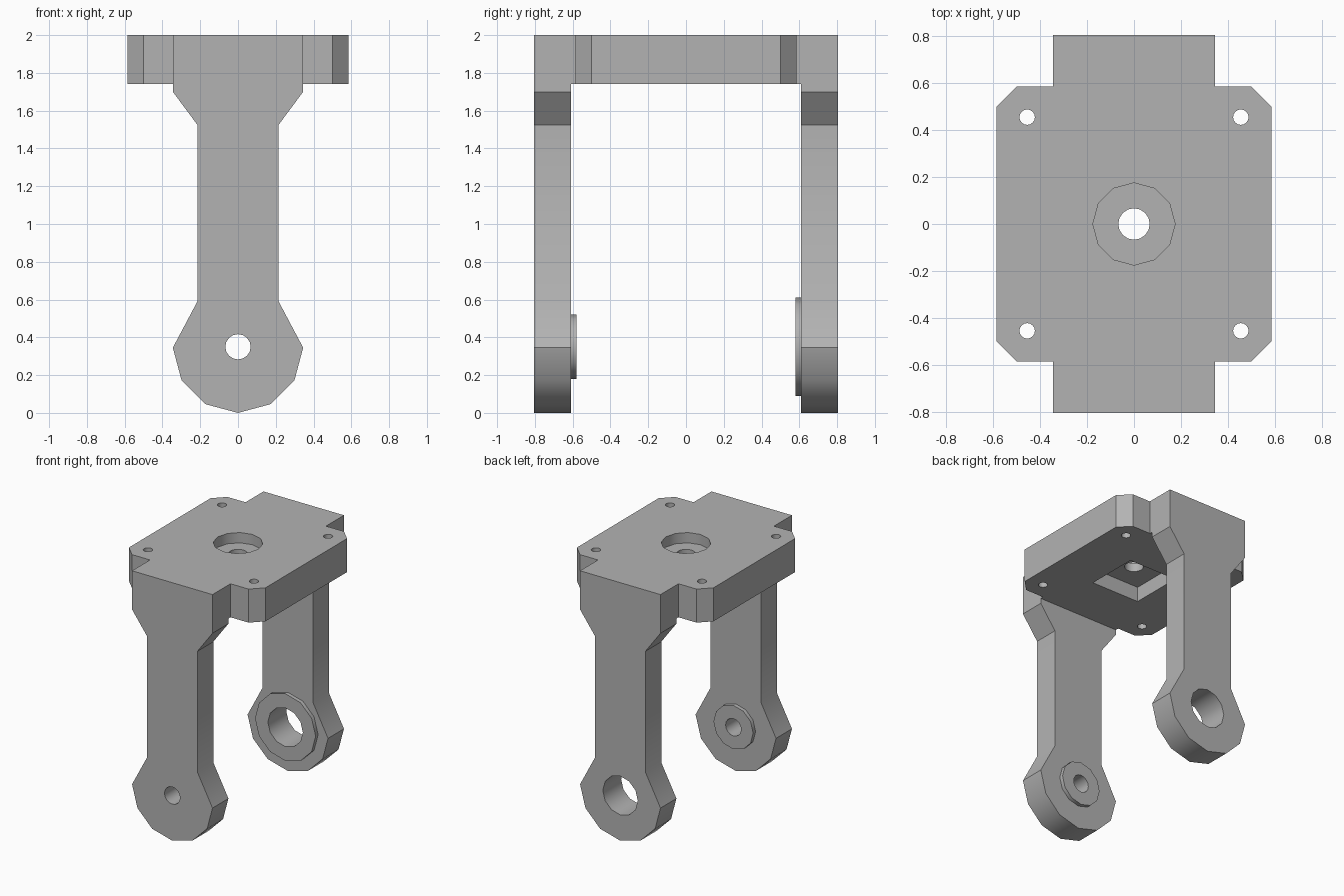
import bpy, bmesh
from math import radians, sin, cos, pi
from mathutils import Matrix

if "Cube" in bpy.data.objects:
    bpy.data.objects.remove(bpy.data.objects["Cube"])

TOP, UNDER = 2.0, 1.74       # plate heights
OUT, INNER = 0.805, 0.61     # leg faces along y
HALF, TAB = 0.585, 0.345     # plate half width, tab half width
PIVOT = 0.345                # height of the pivot axis

grey = bpy.data.materials.new("Plain grey")
grey.use_nodes = True
colour = (0.45, 0.45, 0.45, 1)
grey.diffuse_color = colour
grey.node_tree.nodes["Principled BSDF"].inputs["Base Color"].default_value = colour


def prism(name, outline, low, high, axis="z"):
    """Extrude a closed outline along z, or an x-z outline along y."""
    bm = bmesh.new()
    if axis == "z":
        verts = [bm.verts.new((a, b, low)) for a, b in outline]
        step = (0, 0, high - low)
    else:
        verts = [bm.verts.new((a, low, b)) for a, b in outline]
        step = (0, high - low, 0)
    base = bm.faces.new(verts)
    new = bmesh.ops.extrude_face_region(bm, geom=[base], use_keep_orig=True)["geom"]
    moved = [v for v in new if isinstance(v, bmesh.types.BMVert)]
    bmesh.ops.translate(bm, verts=moved, vec=step)
    bmesh.ops.recalc_face_normals(bm, faces=bm.faces)
    mesh = bpy.data.meshes.new(name)
    bm.to_mesh(mesh)
    bm.free()
    mesh.materials.append(grey)
    obj = bpy.data.objects.new(name, mesh)
    bpy.context.collection.objects.link(obj)
    return obj


def ring(radius, sides, cx=0, cy=0):
    return [(cx + radius * cos(2 * pi * i / sides),
             cy + radius * sin(2 * pi * i / sides)) for i in range(sides)]


def combine(target, tool, operation):
    """Apply a boolean and remove the tool."""
    bpy.context.view_layer.objects.active = target
    mod = target.modifiers.new(operation, "BOOLEAN")
    mod.operation, mod.solver, mod.object = operation, "EXACT", tool
    bpy.ops.object.modifier_apply(modifier=mod.name)
    bpy.data.objects.remove(tool)


# Top plate: chamfered square with a tab over each leg
cut = HALF - 0.085
quarter = [(HALF, 0), (HALF, cut), (cut, HALF), (TAB, HALF), (TAB, OUT)]
half = quarter + [(-x, y) for x, y in reversed(quarter)]
outline = half + [(-x, -y) for x, y in half[1:-1]]
yoke = prism("yoke_bracket", outline, UNDER, TOP)

# Leg profile: tapered shoulder, shaft, and rounded lower eye
eye = [(PIVOT * cos(-i * pi / 6), PIVOT + PIVOT * sin(-i * pi / 6)) for i in range(7)]
right = [(TAB, UNDER), (TAB, 1.7), (0.215, 1.525), (0.215, 0.59)]
profile = right + eye + [(-x, z) for x, z in reversed(right)]

# Front and back legs, each with a boss on its inner face and a bore
for name, side, boss_r, bore_r, sides in (("front", -1, 0.17, 0.067, 16),
                                          ("back", 1, 0.26, 0.15, 12)):
    leg = prism(name + "_leg", profile, side * INNER, side * OUT, "y")
    boss = prism(name + "_boss", ring(boss_r, 12, 0, PIVOT + 0.005),
                 side * (INNER - 0.03), side * (INNER + 0.05), "y")
    combine(leg, boss, "UNION")
    bore = prism(name + "_bore", ring(bore_r, sides, 0, PIVOT + 0.005),
                 side * 0.5, side * 0.9, "y")
    combine(leg, bore, "DIFFERENCE")
    combine(yoke, leg, "UNION")

# Plate openings: round recess, square pocket below, centre and corner holes
combine(yoke, prism("recess", ring(0.175, 12), TOP - 0.08, TOP + 0.1), "DIFFERENCE")
p = 0.205
square = [(p, p), (-p, p), (-p, -p), (p, -p)]
combine(yoke, prism("pocket", square, UNDER - 0.1, UNDER + 0.115), "DIFFERENCE")
combine(yoke, prism("centre_hole", ring(0.067, 16), 1.6, 2.1), "DIFFERENCE")
for sx in (-1, 1):
    for sy in (-1, 1):
        hole = prism("corner_hole", ring(0.033, 16, sx * 0.455, sy * 0.455), 1.6, 2.1)
        combine(yoke, hole, "DIFFERENCE")

# Merge flat faces across the joins
bm = bmesh.new()
bm.from_mesh(yoke.data)
bmesh.ops.remove_doubles(bm, verts=bm.verts, dist=0.0005)
bmesh.ops.dissolve_limit(bm, angle_limit=radians(0.5), verts=bm.verts, edges=bm.edges)
bm.to_mesh(yoke.data)
bm.free()

# Smooth the rounded surfaces only
bpy.ops.object.select_all(action="DESELECT")
yoke.select_set(True)
bpy.context.view_layer.objects.active = yoke
bpy.ops.object.shade_smooth_by_angle(angle=radians(33))
